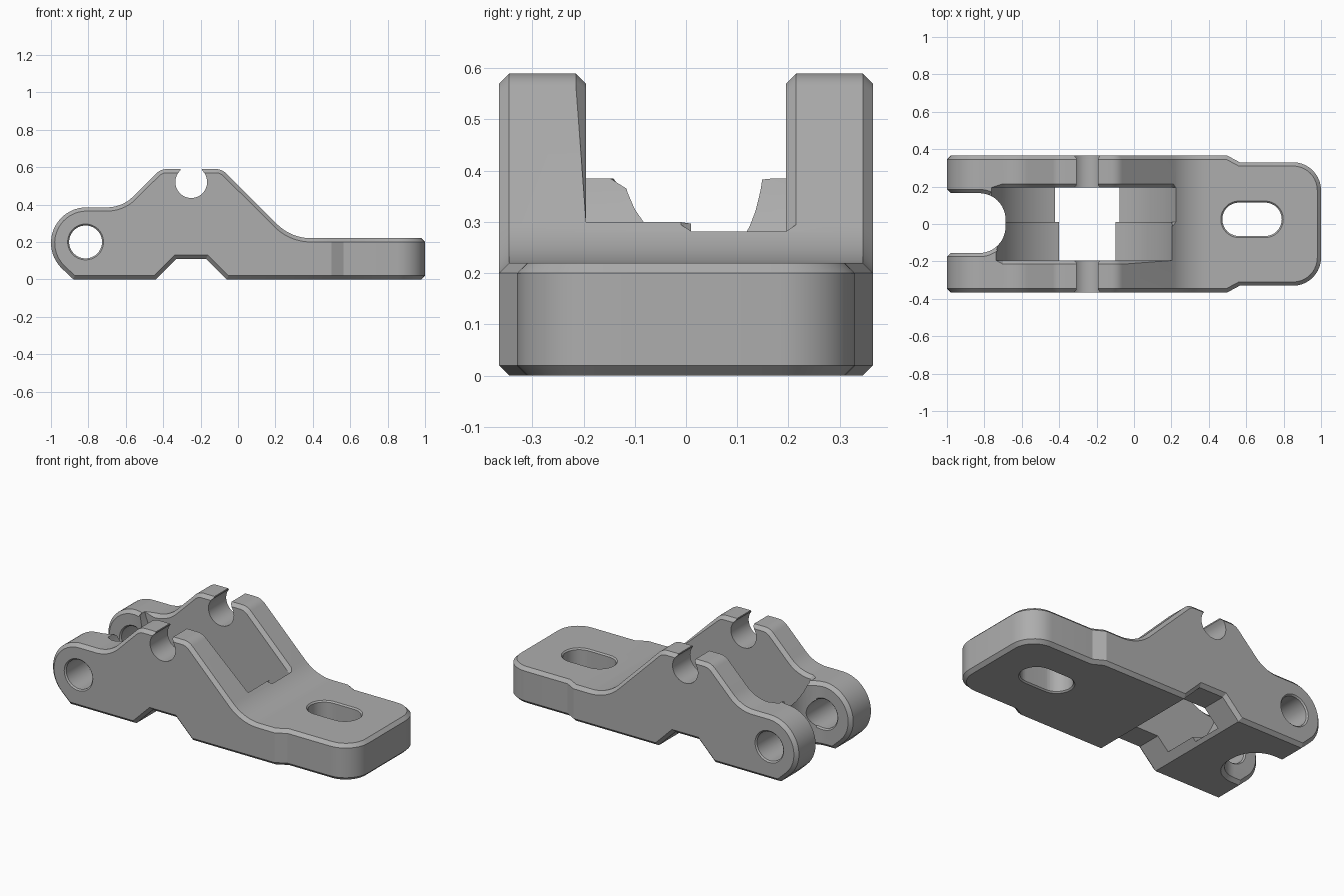
import bpy, bmesh
from math import sin, cos, pi, radians
from mathutils import Vector

cube = bpy.data.objects.get("Cube")
if cube:
    bpy.data.objects.remove(cube)

PIN = Vector((-0.25, 0, 0.52))      # axis of the open pin seat
HOLE = Vector((-0.815, 0, 0.2))     # axis of the pivot hole


def arc(cx, cy, r, a0, a1, n=10):
    """Points on an arc, angles in degrees."""
    steps = [radians(a0 + (a1 - a0) * i / n) for i in range(n + 1)]
    return [(cx + r * cos(a), cy + r * sin(a)) for a in steps]


def prism(name, pts, lo, hi, axis):
    """Extrude a closed outline along y (outline in x, z) or z (outline in x, y)."""
    place = (lambda p, d: (p[0], d, p[1])) if axis == "y" else (lambda p, d: (p[0], p[1], d))
    bm = bmesh.new()
    face = bm.faces.new([bm.verts.new(place(p, lo)) for p in pts])
    new = bmesh.ops.extrude_face_region(bm, geom=[face])["geom"]
    shift = Vector(place((0, 0), hi - lo))
    bmesh.ops.translate(bm, verts=[v for v in new if isinstance(v, bmesh.types.BMVert)], vec=shift)
    bmesh.ops.recalc_face_normals(bm, faces=bm.faces)
    mesh = bpy.data.meshes.new(name)
    bm.to_mesh(mesh)
    bm.free()
    obj = bpy.data.objects.new(name, mesh)
    bpy.context.collection.objects.link(obj)
    return obj


def combine(obj, cutter, operation="DIFFERENCE"):
    mod = obj.modifiers.new("cut", "BOOLEAN")
    mod.operation, mod.solver, mod.object = operation, "EXACT", cutter
    bpy.context.view_layer.objects.active = obj
    bpy.ops.object.modifier_apply(modifier=mod.name)
    bpy.data.objects.remove(cutter)


def chamfer(obj, width, is_wall, is_outer):
    """Chamfer edges between a wall face and an outer face."""
    bm = bmesh.new()
    bm.from_mesh(obj.data)
    bmesh.ops.remove_doubles(bm, verts=bm.verts, dist=0.0005)
    bm.normal_update()
    edges = []
    for e in bm.edges:
        if len(e.link_faces) == 2:
            a, b = e.link_faces
            if (is_wall(a) and is_outer(b)) or (is_wall(b) and is_outer(a)):
                edges.append(e)
    bmesh.ops.bevel(bm, geom=edges, offset=width, offset_type="OFFSET", segments=1,
                    profile=0.5, affect="EDGES", clamp_overlap=False)
    bm.to_mesh(obj.data)
    bm.free()


# Side profile: pivot lobe, peak, ramp, flat pad, underside notch
profile = (arc(-0.81, 0.195, 0.19, 225, 90, 20) + arc(-0.70, 0.581, 0.196, 270, 315)
           + arc(-0.38, 0.51, 0.08, 135, 90, 6) + arc(-0.12, 0.51, 0.08, 90, 45, 6)
           + arc(0.39, 0.476, 0.256, 225, 270)
           + [(1.3, 0.22), (1.3, 0), (-0.06, 0), (-0.17, 0.11), (-0.33, 0.11), (-0.44, 0), (-0.88, 0)])
body = prism("bracket_body", profile, -0.6, 0.6, "y")

# Plan outline: wide arms stepping in to a rounded pad
half = [(-1.3, 0.365), (0.50, 0.365), (0.565, 0.33)] + arc(0.85, 0.18, 0.15, 90, 0)
outline = half + [(x, -y) for x, y in reversed(half)]
combine(body, prism("plan_cutter", outline, -0.5, 1, "z"), "INTERSECT")


def is_rim(f):
    return abs(f.normal.y) > 0.05 or f.calc_center_median().x > 0.99


chamfer(body, 0.02, is_rim, lambda f: not is_rim(f))

# Round swing pocket, stepped in radius, and the fork gap
for r, lo, hi in ((0.505, -0.195, 0.1), (0.53, 0.01, 0.195)):
    combine(body, prism("pocket_cutter", arc(PIN.x, PIN.z, r, 0, 360, 96)[:-1], lo, hi, "y"))
gap = ([(-1.3, -0.155)] + arc(-0.827, -0.015, 0.14, -90, 0, 12)
       + arc(-0.827, 0.025, 0.14, 0, 90, 12) + [(-1.3, 0.165)])
combine(body, prism("gap_cutter", gap, -0.5, 1, "z"))


def is_inner_wall(f):
    c, n = f.calc_center_median(), f.normal
    pocket = abs(n.y) > 0.9 and abs(c.y) < 0.2
    fork = abs(n.z) < 0.1 and c.x < -0.68 and abs(c.y) < 0.17
    return pocket or fork


def is_profile_face(f):
    c, n = f.calc_center_median(), f.normal
    arm = c - PIN
    arm.y = 0
    in_pocket = arm.length < 0.54 and arm.dot(n) < -0.3
    in_notch = n.z < -0.1 and abs(arm.x) < 0.2
    return abs(n.y) < 0.05 and not (in_pocket or in_notch or is_inner_wall(f))


chamfer(body, 0.02, is_inner_wall, is_profile_face)

# Pivot hole, open pin seat and pad slot
combine(body, prism("hole_cutter", arc(HOLE.x, HOLE.z, 0.088, 0, 360, 40)[:-1], -1, 1, "y"))
seat = arc(PIN.x, PIN.z, 0.085, 133, 407, 36) + [(-0.193, 0.8), (-0.307, 0.8)]
combine(body, prism("seat_cutter", seat, -1, 1, "y"))
slot = arc(0.70, 0.025, 0.09, -90, 90, 16) + arc(0.562, 0.025, 0.09, 90, 270, 16)
combine(body, prism("slot_cutter", slot, -0.5, 1, "z"))


def is_bore(f):
    c = f.calc_center_median()
    in_slot = abs(f.normal.z) < 0.1 and 0.46 < c.x < 0.8 and abs(c.y) < 0.125
    arm = c - HOLE
    arm.y = 0
    return in_slot or (abs(f.normal.y) < 0.1 and arm.length < 0.095)


chamfer(body, 0.008, is_bore, lambda f: abs(f.normal.y) > 0.9 or abs(f.normal.z) > 0.9 and not is_bore(f))

# Plain grey metal
grey = bpy.data.materials.new("grey_metal")
grey.use_nodes = True
color = (0.42, 0.42, 0.42, 1)
grey.diffuse_color = color
grey.node_tree.nodes["Principled BSDF"].inputs["Base Color"].default_value = color
body.data.materials.clear()
body.data.materials.append(grey)
for p in body.data.polygons:
    p.material_index = 0

bpy.ops.object.select_all(action="DESELECT")
body.select_set(True)
bpy.context.view_layer.objects.active = body
bpy.ops.object.shade_smooth_by_angle(angle=radians(22))
